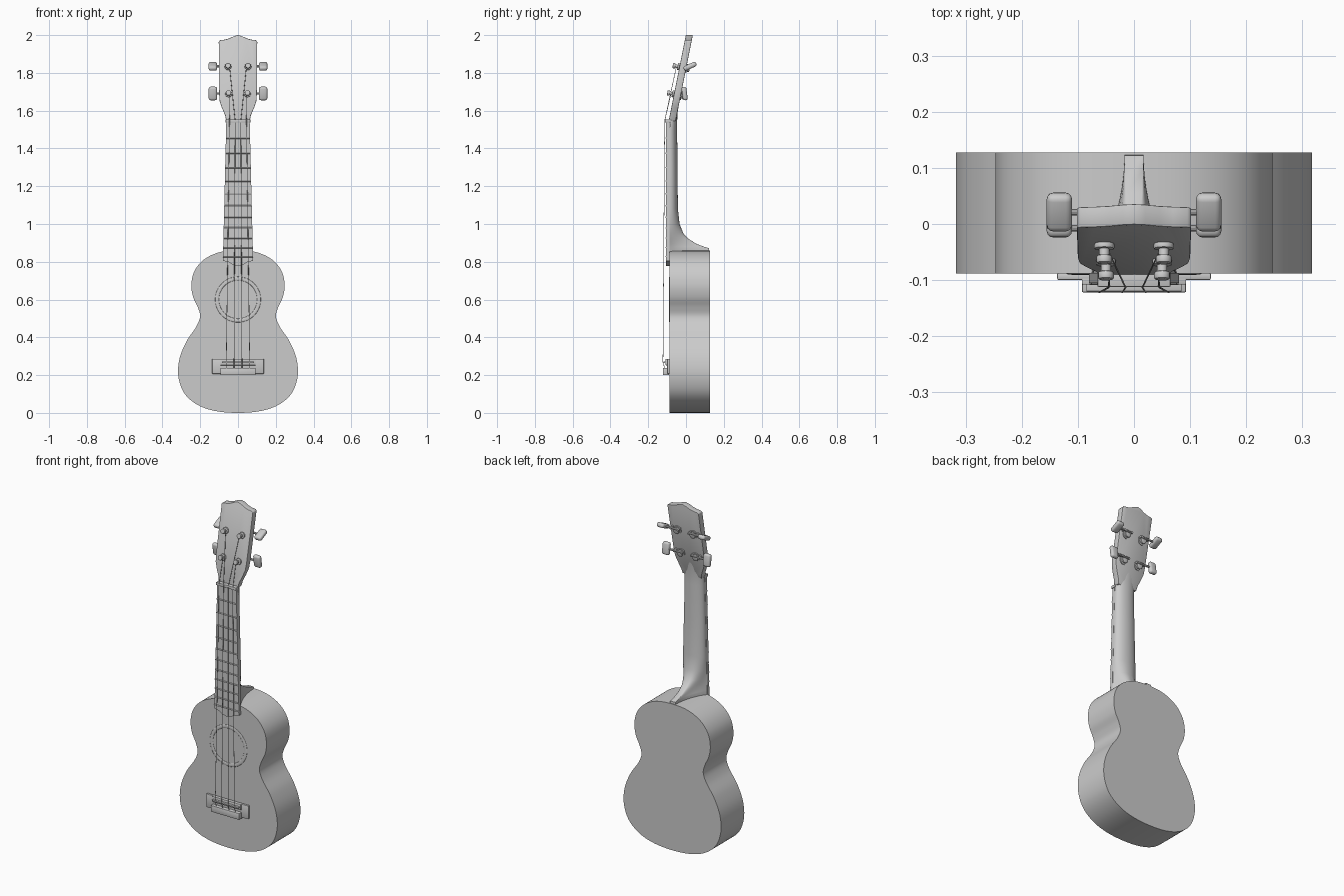
import bpy, bmesh, math
from mathutils import Vector

if "Cube" in bpy.data.objects:
    bpy.data.objects.remove(bpy.data.objects["Cube"])


def finish(name, bm, angle=35):
    """Turn a bmesh into a smooth-shaded object with sharp edges kept."""
    bmesh.ops.recalc_face_normals(bm, faces=bm.faces)
    me = bpy.data.meshes.new(name)
    bm.to_mesh(me)
    bm.free()
    ob = bpy.data.objects.new(name, me)
    bpy.context.collection.objects.link(ob)
    shade(ob, angle)
    return ob


def shade(ob, angle=35):
    for p in ob.data.polygons:
        p.use_smooth = True
    ob.data.set_sharp_from_angle(angle=math.radians(angle))


def bevel(bm, width, seg=2):
    edges = [e for e in bm.edges if len(e.link_faces) == 2 and e.calc_face_angle(0) > 0.6]
    bmesh.ops.bevel(bm, geom=edges, offset=width, segments=seg, affect='EDGES', profile=0.5)


def mirrored(half):
    """Closed outline from its right half, bottom to top."""
    return half + [(-x, z) for x, z in reversed(half) if x > 1e-6]


def smooth_loop(pts, n=6):
    """Catmull-Rom curve through a closed point loop."""
    out, m = [], len(pts)
    for i in range(m):
        a, b, c, d = (Vector(pts[(i + k) % m]) for k in (-1, 0, 1, 2))
        for s in range(n):
            t = s / n
            p = 0.5 * (2 * b + (c - a) * t + (2 * a - 5 * b + 4 * c - d) * t * t
                       + (3 * b - 3 * c + d - a) * t ** 3)
            out.append((p.x, p.y))
    return out


def prism(name, outline, y0, y1, slope=0.0, z0=0.0, bev=0.0):
    """Extrude an x-z outline along y, optionally leaning back above z0."""
    bm = bmesh.new()
    rings = [[bm.verts.new((x, y + slope * (z - z0), z)) for x, z in outline] for y in (y0, y1)]
    bm.faces.new(rings[0])
    bm.faces.new(rings[1][::-1])
    for i in range(len(outline)):
        j = (i + 1) % len(outline)
        bm.faces.new((rings[0][i], rings[1][i], rings[1][j], rings[0][j]))
    bmesh.ops.recalc_face_normals(bm, faces=bm.faces)
    if bev:
        bevel(bm, bev)
    return finish(name, bm)


def block(name, x0, x1, y0, y1, z0, z1, bev=0.0):
    return prism(name, [(x0, z0), (x1, z0), (x1, z1), (x0, z1)], y0, y1, bev=bev)


def rod(name, a, b, r, seg=16, bev=0.0):
    """Cylinder between two points."""
    a, b = Vector(a), Vector(b)
    bm = bmesh.new()
    bmesh.ops.create_cone(bm, cap_ends=True, segments=seg, radius1=r, radius2=r, depth=(b - a).length)
    if bev:
        bevel(bm, bev)
    q = (b - a).to_track_quat('Z', 'Y')
    for v in bm.verts:
        v.co = q @ v.co + (a + b) / 2
    return finish(name, bm)


# Hollow body with a round sound hole
FRONT, BACK = -0.088, 0.127
half = [(0, 0), (0.12, 0.01), (0.215, 0.043), (0.285, 0.105), (0.316, 0.195), (0.309, 0.29),
        (0.272, 0.38), (0.222, 0.455), (0.201, 0.51), (0.213, 0.56), (0.238, 0.615),
        (0.247, 0.68), (0.23, 0.752), (0.18, 0.812), (0.1, 0.85), (0, 0.86)]
outline = smooth_loop(mirrored(half))
body = prism("body", outline, FRONT, BACK)
cavity = prism("cavity_cutter", [(x * .955, .43 + (z - .43) * .955) for x, z in outline],
               FRONT + .01, BACK - .01)
hole = rod("hole_cutter", (0, -.2, .6), (0, 0, .6), .1, 64)
for cutter in (cavity, hole):
    mod = body.modifiers.new("cut", 'BOOLEAN')
    mod.object, mod.operation, mod.solver = cutter, 'DIFFERENCE', 'EXACT'
    bpy.context.view_layer.objects.active = body
    bpy.ops.object.modifier_apply(modifier=mod.name)
    bpy.data.objects.remove(cutter)
shade(body)

# Rosette ring around the hole
bpy.ops.mesh.primitive_torus_add(location=(0, FRONT, .6), rotation=(math.pi / 2, 0, 0),
                                 major_radius=.111, minor_radius=.01,
                                 major_segments=64, minor_segments=8)
ring = bpy.context.object
ring.name = "rosette"
ring.scale.z = 0.25
shade(ring, 60)


# Neck: lofted half-round sections that flare into a narrow heel
def half_width(z):
    return .08 - .018 * (z - .8) / .74


NUT = 1.54
LEAN = 0.2
sections = [(.84, .125, 1), (.872, .122, 1), (.88, .095, .95), (.895, .055, .85), (.92, .015, .65),
            (.95, -.014, .4), (1.0, -.034, .15), (1.08, -.043, 0), (1.3, -.045, 0),
            (1.5, -.047, 0), (1.58, -.046, 0), (1.63, -.038, 0), (1.67, -.034, 0)]
bm = bmesh.new()
N = 16
loops = []
for z, back, k in sections:
    front = FRONT + max(0, z - NUT) * LEAN + (.004 if z > NUT else 0)
    w = half_width(min(z, NUT)) - .001
    prof = []
    for i in range(N + 1):
        u = math.sin(math.pi / 2 * i / N)
        f = (1 - k) * math.sqrt(max(0, 1 - u ** 2.3)) + k * (.22 + .78 * (1 - u) ** 2)
        prof.append((w * max(f, .02), front + (back - front) * u))
    prof = prof + [(-x, y) for x, y in reversed(prof)]
    loops.append([bm.verts.new((x, y, z)) for x, y in prof])
for a, b in zip(loops, loops[1:]):
    for i in range(len(a)):
        j = (i + 1) % len(a)
        bm.faces.new((a[i], a[j], b[j], b[i]))
bm.faces.new(loops[0])
bm.faces.new(loops[-1])
finish("neck", bm, 50)

# Fretboard with a pointed lower end, frets and nut
prism("fretboard", mirrored([(0, .778), (.03, .785), (.05, .799), (.08, .805), (.062, NUT), (0, NUT)]),
      -.105, FRONT + .001)
z, step = NUT, .085
for i in range(11):
    z -= step
    step *= .944
    w = half_width(z)
    rod("fret_%d" % (i + 1), (-w, -.105, z), (w, -.105, z), .004, 8)
block("nut", -.065, .065, -.112, -.08, NUT - .003, NUT + .014, .002)

# Headstock leaning back, with a wavy crown
head = mirrored([(0, 1.545), (.062, 1.545), (.068, 1.575), (.085, 1.615), (.097, 1.65), (.1, 1.69),
                 (.102, 1.967), (.095, 1.973), (.07, 1.976), (.045, 1.983), (.02, 1.995), (0, 2.0)])
prism("headstock", head, -.092, -.055, LEAN, 1.545, bev=.003)


def head_front(z):
    return -.092 + LEAN * (z - 1.545)


# Tuners: post, ferrule, gear, plate, shaft and button for each string
normal = Vector((0, -1, LEAN)).normalized()
for row, px, pz, tilt in (("lower", .05, 1.688, 8), ("upper", .053, 1.832, -65)):
    for side, s in (("right", 1), ("left", -1)):
        tag = "_%s_%s" % (row, side)
        base = Vector((s * px, head_front(pz), pz))
        back = base - normal * .037
        rod("tuner_post" + tag, base - normal * .045, base + normal * .036, .009)
        rod("tuner_ferrule" + tag, base, base + normal * .01, .018, 16, .002)
        rod("tuner_cap" + tag, base + normal * .022, base + normal * .036, .014, 16, .003)
        rod("tuner_gear" + tag, back - normal * .006, back - normal * .018, .018, 16, .002)
        rod("tuner_plate" + tag, back + normal * .002, back - normal * .004, .024, 16)
        axis = back - normal * .02 + Vector((0, 0, .014))
        for dx in (-.018, .03):
            foot = Vector((axis.x + s * dx, axis.y, axis.z))
            rod("tuner_bracket" + tag, foot + normal * .024, foot - normal * .008, .006, 8)
        rod("tuner_shaft" + tag, (axis.x - s * .024, axis.y, axis.z), (s * .118, axis.y, axis.z), .006, 10)
        bm = bmesh.new()
        bmesh.ops.create_cube(bm, size=1)
        bmesh.ops.scale(bm, vec=(.045, .026, .072), verts=bm.verts)
        bevel(bm, .011, 3)
        button = finish("tuner_button" + tag, bm, 60)
        button.location = (s * .133, axis.y, axis.z)
        button.rotation_euler.x = math.radians(tilt)

# Bridge: flat wings, tie block, saddle block and saddle
block("bridge_base", -.137, .137, -.1, FRONT + .001, .207, .286, .003)
block("bridge_tie_block", -.093, .093, -.122, -.09, .2, .238, .003)
block("bridge_saddle_block", -.093, .093, -.108, -.09, .252, .286, .002)
block("saddle", -.085, .085, -.12, -.1, .264, .272, .001)

# Strings from the tie block over saddle and nut to the posts
for i, (xb, xn, px, pz) in enumerate(((-.062, -.045, -.05, 1.688), (-.021, -.015, -.053, 1.832),
                                      (.021, .015, .053, 1.832), (.062, .045, .05, 1.688))):
    post = Vector((px * .85, head_front(pz), pz)) + normal * .016
    pts = [(xb, -.112, .235), (xb, -.122, .268), (xn, -.113, NUT + .006), post]
    cu = bpy.data.curves.new("string_%d" % (i + 1), 'CURVE')
    cu.dimensions = '3D'
    cu.bevel_depth, cu.bevel_resolution = .0016, 1
    sp = cu.splines.new('POLY')
    sp.points.add(len(pts) - 1)
    for p, c in zip(sp.points, pts):
        p.co = (*c, 1)
    bpy.context.collection.objects.link(bpy.data.objects.new("string_%d" % (i + 1), cu))
